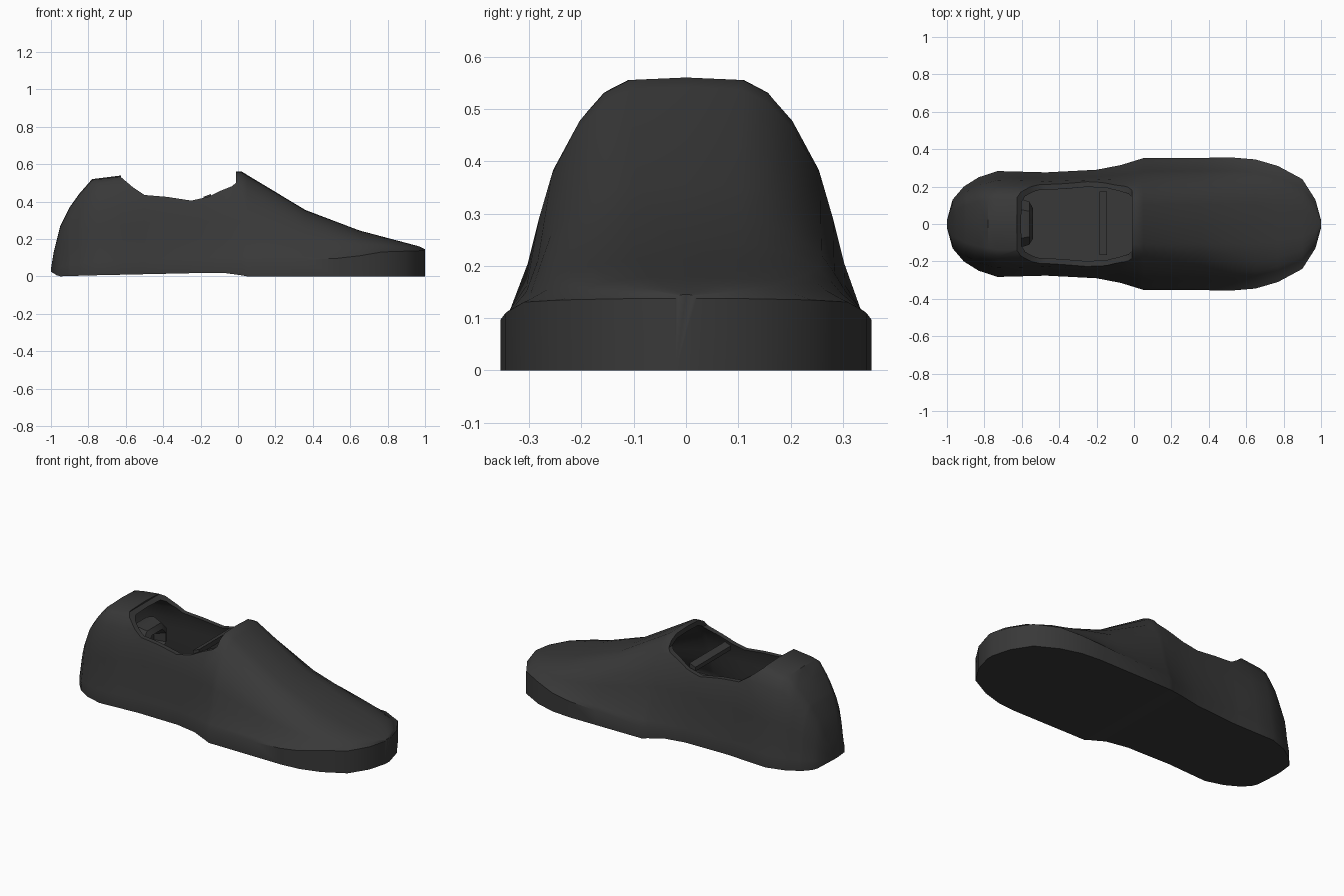
import bpy, bmesh

if "Cube" in bpy.data.objects:
    bpy.data.objects.remove(bpy.data.objects["Cube"])

# Profiles along the length of the shoe: (x, value)
WIDTH = [(-1, .02), (-.97, .13), (-.91, .2), (-.83, .25), (-.73, .283), (-.47, .276), (-.2, .29),
         (-.07, .315), (.05, .352), (.53, .355), (.65, .345), (.77, .31), (.9, .24), (.97, .13), (1, .02)]
HEIGHT = [(-1, .04), (-.985, .13), (-.95, .27), (-.9, .37), (-.85, .44), (-.78, .52), (-.62, .54),
          (-.5, .56), (.02, .56), (.36, .355), (.65, .245), (.97, .16), (1, .145)]
WALL = [(-1, .035), (-.6, .05), (0, .07), (.6, .1), (.75, .13), (1, .138)]
BOTTOM = [(-1, .025), (-.96, 0), (-.8, .005), (-.2, .018), (-.05, .018), (.05, 0), (1, 0)]
BOX = [(-.5, .6), (-.2, .65), (.05, 1)]
# Half dome: (height fraction, width fraction)
DOME = [(0, 1), (.07, .96), (.28, .86), (.46, .80), (.64, .73), (.83, .58), (.94, .44), (.99, .3)]


def lerp(table, x):
    if x <= table[0][0]:
        return table[0][1]
    for (a, p), (b, q) in zip(table, table[1:]):
        if x <= b:
            return p + (q - p) * (x - a) / (b - a)
    return table[-1][1]


def section(x, inset=0, floor=None):
    w = max(lerp(WIDTH, x) - inset * 1.2, .01)
    h = lerp(HEIGHT, x) - inset
    zb = lerp(BOTTOM, x) if floor is None else floor
    wall = lerp(WALL, x) if floor is None else floor + .01
    wall = max(wall, zb + .005)
    k = lerp(BOX, x)
    half = [(w, zb)] + [(w * f ** k, wall + (h - wall) * t) for t, f in DOME]
    return [(x, y, z) for y, z in half] + [(x, 0, h)] + [(x, -y, z) for y, z in reversed(half)]


def loft(name, rings):
    bm = bmesh.new()
    loops = [[bm.verts.new(p) for p in r] for r in rings]
    n = len(loops[0])
    for a, b in zip(loops, loops[1:]):
        for i in range(n):
            bm.faces.new((a[i], a[(i + 1) % n], b[(i + 1) % n], b[i]))
    bm.faces.new(loops[0])
    bm.faces.new(loops[-1])
    bmesh.ops.recalc_face_normals(bm, faces=bm.faces)
    me = bpy.data.meshes.new(name)
    bm.to_mesh(me)
    bm.free()
    ob = bpy.data.objects.new(name, me)
    bpy.context.collection.objects.link(ob)
    return ob


def cut(target, cutter):
    m = target.modifiers.new("cut", 'BOOLEAN')
    m.operation, m.solver, m.object = 'DIFFERENCE', 'EXACT', cutter
    bpy.context.view_layer.objects.active = target
    bpy.ops.object.modifier_apply(modifier=m.name)
    bpy.data.objects.remove(cutter)


def paint(ob):
    ob.data.materials.clear()
    ob.data.materials.append(dark)
    bpy.ops.object.select_all(action='DESELECT')
    ob.select_set(True)
    bpy.context.view_layer.objects.active = ob
    bpy.ops.object.shade_smooth_by_angle(angle=.6)


dark = bpy.data.materials.new("dark_grey")
dark.diffuse_color = (.04, .04, .04, 1)
dark.use_nodes = True
dark.node_tree.nodes["Principled BSDF"].inputs["Base Color"].default_value = dark.diffuse_color

# Shoe body
stations = sorted({p[0] for t in (WIDTH, HEIGHT) for p in t})
shoe = loft("shoe_upper", [section(x) for x in stations])

# Foot cavity
inner = [-.93] + [x for x in stations if -.92 < x < .4]
cavity = loft("cavity_cutter", [section(x, .03, .12) for x in inner])
cavity.hide_render = True
cut(shoe, cavity)

# Collar opening, cut along its side profile
rim = [(-.625, .8), (-.625, .53), (-.56, .475), (-.5, .435), (-.38, .425), (-.25, .405), (-.16, .425),
       (-.1, .455), (-.03, .483), (-.012, .5), (-.004, .8)]
opening = loft("opening_cutter", [[(x, y, z) for x, z in rim] for y in (-.6, .6)])
opening.hide_render = True
cut(shoe, opening)
paint(shoe)

# Strap across the opening
strap = loft("cross_strap", [[(-.185, y, .40), (-.145, y, .41), (-.145, y, .44), (-.185, y, .425)]
                             for y in (-.165, .175)])
paint(strap)

# Padded loop inside the heel
oct_ = [(.14, .27), (.14, .36), (.08, .42), (-.08, .42), (-.13, .36), (-.13, .27), (-.08, .2), (.08, .2)]


def hoop(x, s):
    return [(x, y * s, .31 + (z - .31) * s) for y, z in oct_]


pad = loft("heel_pad", [hoop(-.66, .9), hoop(-.62, 1), hoop(-.56, .85), hoop(-.54, .6), hoop(-.6, .4)])
paint(pad)
